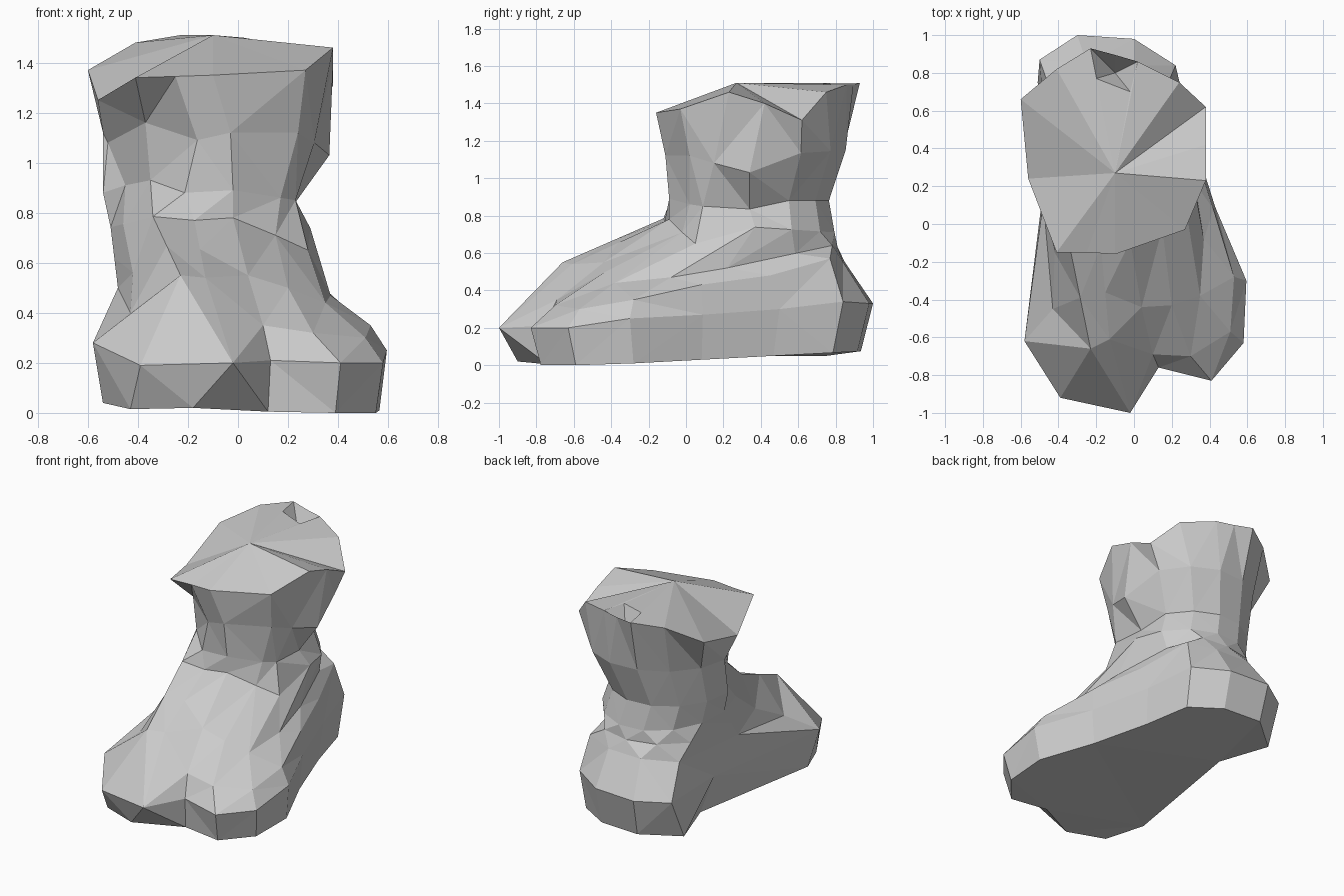
import bpy, bmesh, math
from mathutils import Vector

# Cross-sections run anticlockwise from the front left corner, 14 points each
N = 14

def ellipse(cx, cy, rx, ry, z, tilt=0.0):
    pts = []
    for i in range(N):
        a = math.radians(-125) + i * math.tau / N
        pts.append((cx + rx * math.cos(a), cy + ry * math.sin(a),
                    z - tilt * math.sin(a)))
    return pts

def nudge(ring, changes):
    for i, p in changes.items():
        ring[i] = p
    return ring

# Widest outline of the foot: two toes, notch between them, one heel
wide = [(-.39, -.92, .19), (-.02, -1.0, .20), (.13, -.76, .21), (.41, -.83, .20),
        (.58, -.63, .20), (.595, -.30, .25), (.43, .09, .27), (.30, .50, .30),
        (.22, .84, .34), (.0, .98, .33), (-.30, 1.0, .33), (-.50, .87, .32),
        (-.46, .35, .30), (-.58, -.62, .28)]

# Sole: slightly smaller outline, rising towards the heel
sole = [(x * .95, y * .935, max(0, .025 + .05 * y)) for x, y, z in wide]
nudge(sole, {0: (-.43, -.80, .015), 1: (-.18, -.90, .02), 2: (.12, -.74, .005),
             11: (-.51, .75, .05), 12: (-.39, .40, .05), 13: (-.54, -.55, .04)})

# Top edge of the toes and the heel
upper = [(-.23, -.66, .55), (-.13, -.61, .54), (.10, -.69, .35), (.30, -.70, .32),
         (.51, -.57, .30), (.53, -.28, .35), (.42, .08, .43), (.30, .45, .48),
         (.19, .77, .57), (.0, .84, .55), (-.25, .85, .55), (-.44, .70, .52),
         (-.48, .12, .50), (-.43, -.45, .40)]

ankle = nudge(ellipse(-.11, .34, .40, .46, .74, .03),
              {0: (-.34, -.12, .785), 2: (-.02, -.09, .78), 3: (.15, -.02, .71),
               4: (.28, .05, .65)})

# Instep, halfway up the foot and bulging over the right toe
instep = [tuple((Vector(a) + Vector(b)) / 2) for a, b in zip(upper, ankle)]
nudge(instep, {2: (.04, -.44, .55), 3: (.20, -.43, .50), 4: (.35, -.38, .44),
               5: (.37, -.08, .47), 6: (.32, .22, .52), 13: (-.42, -.15, .56)})

# Neck and calf, cut in at the front left
neck = nudge(ellipse(-.15, .34, .39, .43, .88),
             {0: (-.35, .05, .93), 2: (-.02, -.09, .89), 3: (.17, .02, .86),
              4: (.23, .09, .85), 5: (.225, .34, .835), 13: (-.45, .24, .91)})
calf = nudge(ellipse(-.09, .38, .45, .48, 1.12, -.03),
             {0: (-.37, .04, 1.16), 2: (-.03, -.11, 1.12), 3: (.24, .02, 1.12),
              4: (.305, .15, 1.08), 5: (.365, .34, 1.03), 13: (-.52, .35, 1.08)})

# Flared uneven rim at the top of the leg
rim = [(-.41, -.15, 1.34), (-.25, -.15, 1.345), (-.10, -.16, 1.35), (.27, -.03, 1.37),
       (.38, .23, 1.46), (.38, .42, 1.40), (.38, .62, 1.31), (.24, .75, 1.46),
       (.02, .86, 1.50), (-.10, .895, 1.50), (-.23, .93, 1.51), (-.41, .82, 1.48),
       (-.60, .66, 1.37), (-.56, .24, 1.25)]

# Loft the sections into one faceted body
bm = bmesh.new()
loops = [[bm.verts.new(p) for p in ring]
         for ring in (sole, wide, upper, instep, ankle, neck, calf, rim)]
for low, high in zip(loops, loops[1:]):
    for i in range(N):
        j = (i + 1) % N
        bm.faces.new((low[i], low[j], high[j], high[i]))

# Close the bottom; fan the top to its peak, with a small pit at the back
bm.faces.new(loops[0][::-1])
top = loops[-1]
peak = bm.verts.new((-.10, .27, 1.51))
front = [bm.verts.new(p) for p in ((-.02, .70, 1.50), (-.20, .77, 1.51))]
pit = bm.verts.new((-.10, .80, 1.36))
for i in range(N):
    if i not in (8, 9):
        bm.faces.new((top[i], top[(i + 1) % N], peak))
edge = [top[8], top[9], top[10], front[1], front[0]]
for a, b in zip(edge, edge[1:] + edge[:1]):
    bm.faces.new((a, b, pit))
for a, b in ((top[8], front[0]), (front[0], front[1]), (front[1], top[10])):
    bm.faces.new((a, b, peak))

bmesh.ops.triangulate(bm, faces=bm.faces[:], quad_method='SHORT_EDGE')
bmesh.ops.recalc_face_normals(bm, faces=bm.faces[:])
mesh = bpy.data.meshes.new("foot_and_leg")
bm.to_mesh(mesh)
bm.free()
bpy.context.collection.objects.link(bpy.data.objects.new("foot_and_leg", mesh))
